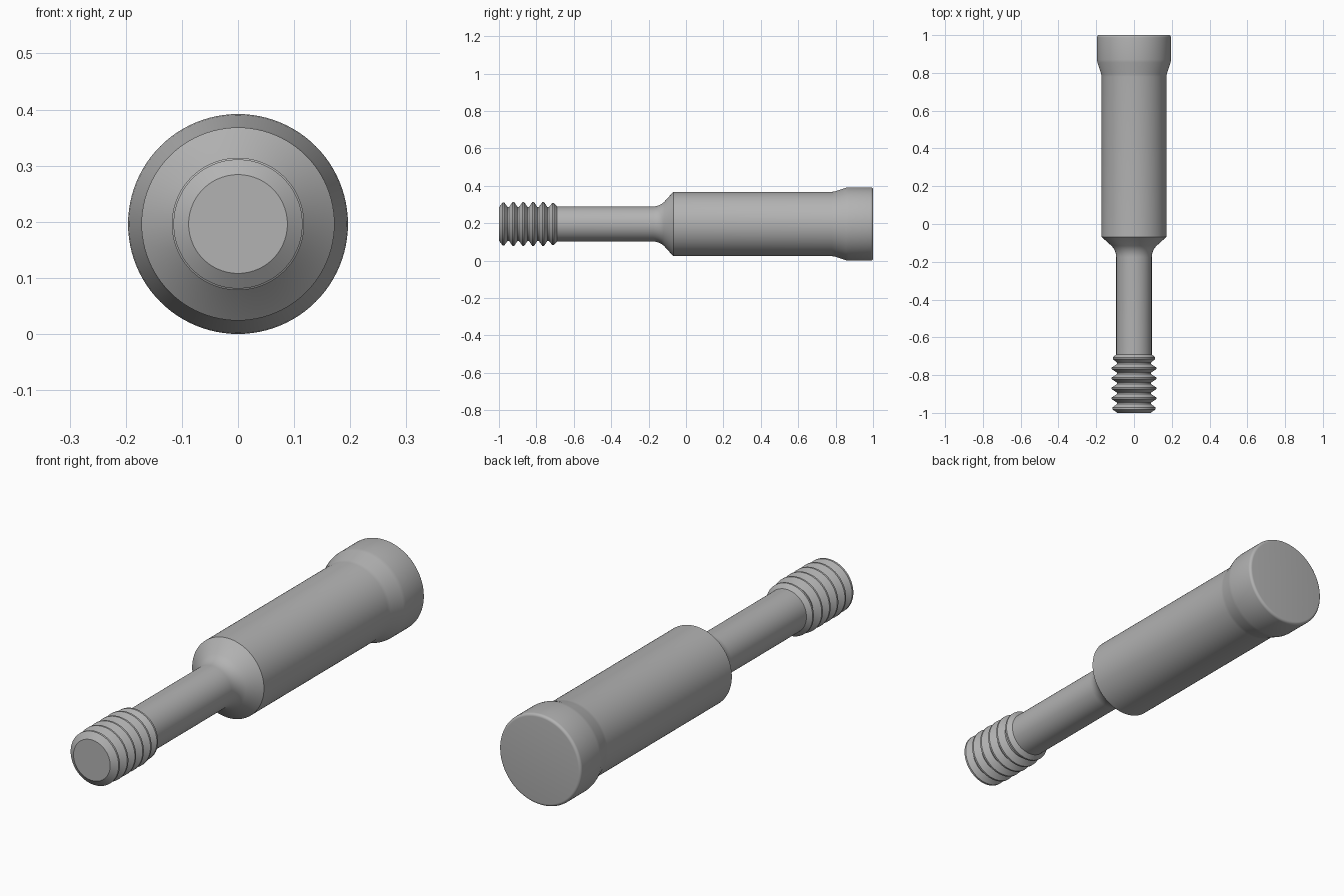
import bpy, bmesh
from math import cos, sin, radians, tau

cube = bpy.data.objects.get("Cube")
if cube:
    bpy.data.objects.remove(cube, do_unlink=True)

AXIS_Z = 0.196
SEGMENTS = 96

steel = bpy.data.materials.new("grey_steel")
steel.use_nodes = True
colour = (0.45, 0.45, 0.45, 1)
steel.diffuse_color = colour
steel.node_tree.nodes["Principled BSDF"].inputs["Base Color"].default_value = colour


def lathe(name, profile):
    """Revolve (y, radius) points around the long axis and cap both ends."""
    bm = bmesh.new()
    rings = []
    for y, r in profile:
        rings.append([bm.verts.new((r * cos(tau * i / SEGMENTS), y,
                                    AXIS_Z + r * sin(tau * i / SEGMENTS)))
                      for i in range(SEGMENTS)])
    for a, b in zip(rings, rings[1:]):
        for i in range(SEGMENTS):
            j = (i + 1) % SEGMENTS
            bm.faces.new((a[i], a[j], b[j], b[i]))
    bm.faces.new(rings[0])
    bm.faces.new(rings[-1])
    bmesh.ops.recalc_face_normals(bm, faces=bm.faces)
    mesh = bpy.data.meshes.new(name)
    bm.to_mesh(mesh)
    bm.free()
    obj = bpy.data.objects.new(name, mesh)
    bpy.context.collection.objects.link(obj)
    mesh.materials.append(steel)
    bpy.ops.object.select_all(action='DESELECT')
    obj.select_set(True)
    bpy.context.view_layer.objects.active = obj
    bpy.ops.object.shade_smooth_by_angle(angle=radians(25))
    return obj


# Threaded tip: chamfered end followed by evenly spaced ridges
PITCH, ROOT, CREST = 0.053, 0.091, 0.118
thread = [(-1.0, 0.088), (-0.981, 0.115), (-0.972, 0.115)]
for k in range(1, 6):
    y = -0.976 + k * PITCH
    top = CREST if k < 5 else 0.112
    thread += [(y - PITCH / 2 - 0.004, ROOT), (y - PITCH / 2 + 0.004, ROOT),
               (y - 0.004, top), (y + 0.004, top)]
thread.append((-0.69, 0.094))
lathe("threaded_tip", thread)

# Shank, with a fillet running into the shoulder cone and the thick body,
# then a flared head with a rounded rim
shank_r, body_r, head_r = 0.094, 0.172, 0.196
fillet = 0.085
body = [(-0.69, shank_r)]
for i in range(7):
    a = radians(45 * i / 6)
    body.append((-0.176 + fillet * sin(a), shank_r + fillet * (1 - cos(a))))
body += [(-0.068, body_r), (0.78, body_r), (0.795, body_r + 0.002),
         (0.855, head_r - 0.002), (0.87, head_r)]
rim = 0.012
for i in range(7):
    a = radians(90 * i / 6)
    body.append((1 - rim + rim * sin(a), head_r - rim + rim * cos(a)))
lathe("shank_and_body", body)
